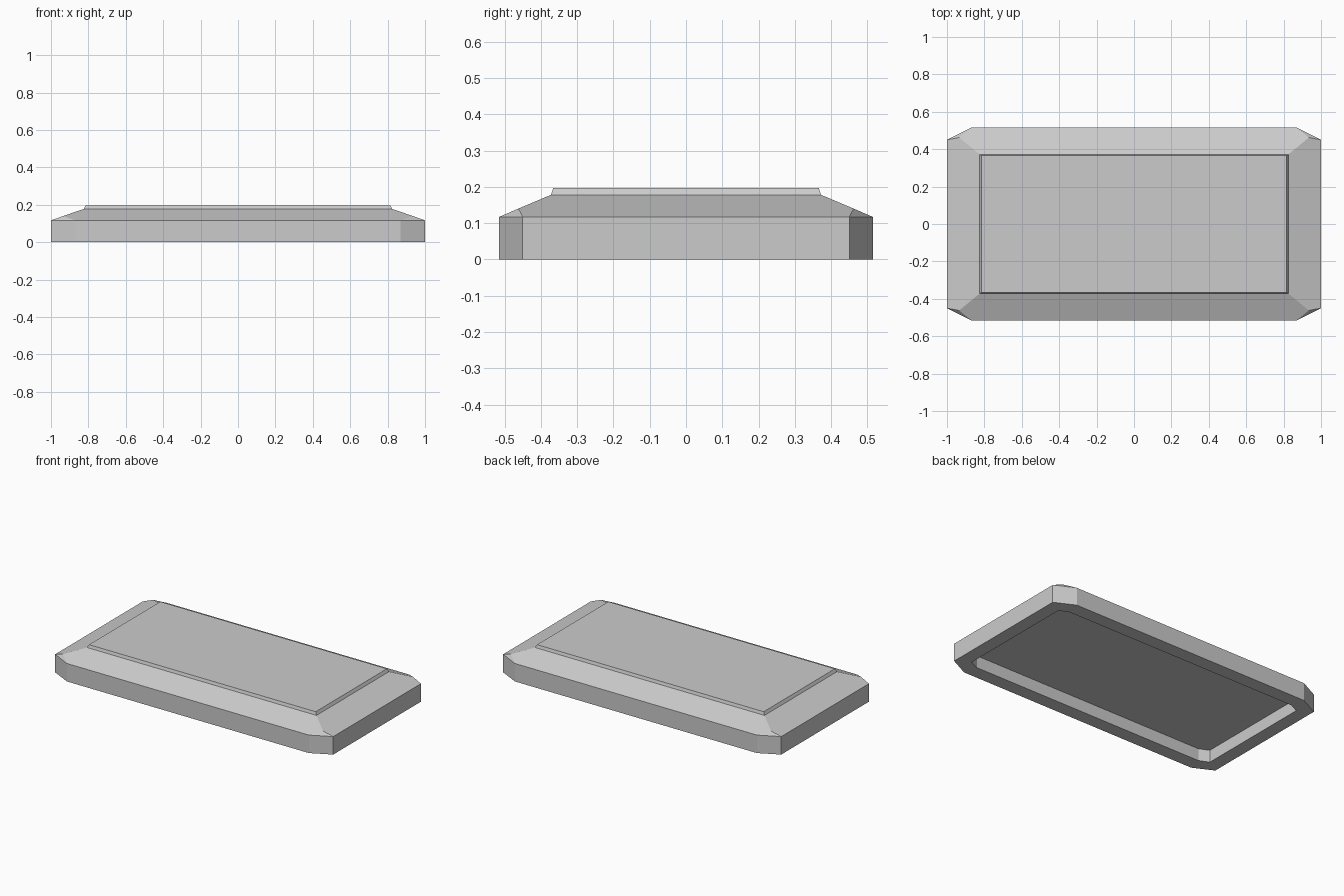
import bpy, bmesh

cube = bpy.data.objects.get("Cube")
if cube:
    bpy.data.objects.remove(cube, do_unlink=True)

grey = bpy.data.materials.new("plain_grey")
grey.use_nodes = True
colour = (0.6, 0.6, 0.6, 1)
grey.diffuse_color = colour
grey.node_tree.nodes["Principled BSDF"].inputs["Base Color"].default_value = colour

QUADRANTS = ((1, 1), (-1, 1), (-1, -1), (1, -1))


def octagon(bm, side, end, z):
    """Ring of a rectangle with cut corners: side and end lie in the +x +y corner."""
    ring = []
    for i, (sx, sy) in enumerate(QUADRANTS):
        pair = (side, end) if i % 2 == 0 else (end, side)
        ring += [bm.verts.new((sx * x, sy * y, z)) for x, y in pair]
    return ring


def rectangle(bm, x, y, z):
    return [bm.verts.new((sx * x, sy * y, z)) for sx, sy in QUADRANTS]


def bridge(bm, low, high):
    n = len(low)
    for i in range(n):
        j = (i + 1) % n
        bm.faces.new((low[i], low[j], high[j], high[i]))


bm = bmesh.new()
side, end = (1.0, 0.45), (0.87, 0.515)
inner_side, inner_end = (0.912, 0.395), (0.848, 0.424)

# Underside recess, rim and outer wall
ceiling = octagon(bm, inner_side, inner_end, 0.08)
lip = octagon(bm, inner_side, inner_end, 0)
foot = octagon(bm, side, end, 0)
shoulder = octagon(bm, side, end, 0.117)
bm.faces.new(ceiling)
bridge(bm, ceiling, lip)
bridge(bm, lip, foot)
bridge(bm, foot, shoulder)

# Sloped border with a small triangular facet at each cut corner
mitre = rectangle(bm, 0.935, 0.462, 0.14)
step = rectangle(bm, 0.825, 0.372, 0.178)
for i in range(4):
    a, b, c = (shoulder[k % 8] for k in (2 * i, 2 * i + 1, 2 * i + 2))
    j = (i + 1) % 4
    bm.faces.new((a, b, mitre[i]))
    bm.faces.new((b, c, mitre[j], step[j], step[i], mitre[i]))

# Raised top panel
panel = rectangle(bm, 0.815, 0.366, 0.197)
bridge(bm, step, panel)
bm.faces.new(panel)

bmesh.ops.recalc_face_normals(bm, faces=bm.faces)
mesh = bpy.data.meshes.new("bevelled_slab")
bm.to_mesh(mesh)
bm.free()
mesh.materials.append(grey)
slab = bpy.data.objects.new("bevelled_slab", mesh)
bpy.context.collection.objects.link(slab)
